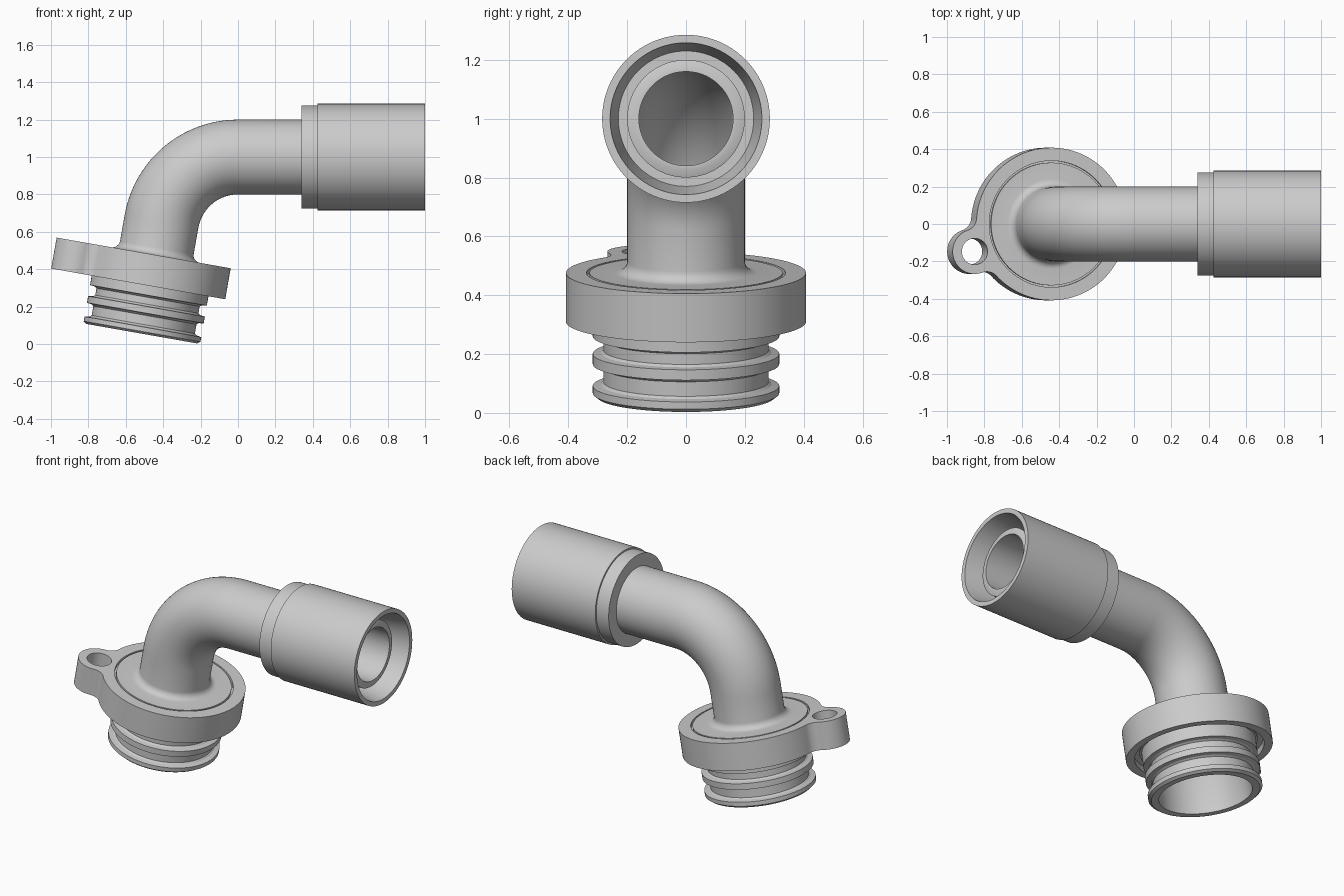
import bpy, bmesh
from math import sin, cos, pi, radians, atan2, acos
from mathutils import Vector

if "Cube" in bpy.data.objects:
    bpy.data.objects.remove(bpy.data.objects["Cube"])

TILT = radians(10)
U = Vector((sin(TILT), 0, cos(TILT)))      # direction of the lower axis
V = Vector((cos(TILT), 0, -sin(TILT)))     # across the lower axis
Y = Vector((0, 1, 0))
BASE = Vector((-0.515, 0, 0.0556))
BEND_R, T0 = 0.415, 0.611
CENTER = Vector((0, 0, 0.585))
T1 = T0 + BEND_R * radians(80)             # path length where the pipe turns level


def frame(t):
    """Position and cross direction at path length t."""
    if t <= T0:
        return BASE + U * t, -V
    if t >= T1:
        return Vector((t - T1, 0, 1)), Vector((0, 0, 1))
    a = radians(170) - (t - T0) / BEND_R
    d = Vector((cos(a), 0, sin(a)))
    return CENTER + d * BEND_R, d


def finish(bm, name):
    bmesh.ops.recalc_face_normals(bm, faces=bm.faces)
    me = bpy.data.meshes.new(name)
    bm.to_mesh(me)
    bm.free()
    ob = bpy.data.objects.new(name, me)
    bpy.context.collection.objects.link(ob)
    return ob


def smooth(ob):
    bpy.ops.object.select_all(action='DESELECT')
    bpy.context.view_layer.objects.active = ob
    ob.select_set(True)
    bpy.ops.object.shade_smooth_by_angle(angle=radians(28))


def sweep(name, profile, n=96, hollow=True):
    """Rings of (path length, radius), closed into a tube wall or capped."""
    bm = bmesh.new()
    rings = []
    for t, r in profile:
        p, d = frame(t)
        rings.append([bm.verts.new(p + (d * cos(2*pi*i/n) + Y * sin(2*pi*i/n)) * r)
                      for i in range(n)])
    pairs = list(zip(rings, rings[1:]))
    if hollow:
        pairs.append((rings[-1], rings[0]))
    else:
        bm.faces.new(rings[0])
        bm.faces.new(rings[-1])
    for a, b in pairs:
        for i in range(n):
            j = (i + 1) % n
            bm.faces.new((a[i], a[j], b[j], b[i]))
    return finish(bm, name)


# Elbow pipe with grooved spigot: outer skin up, inner skin back down
spigot = [(0, 0.26), (0, 0.302), (0.012, 0.317), (0.037, 0.317), (0.042, 0.29),
          (0.05, 0.28), (0.1, 0.28), (0.108, 0.29), (0.112, 0.317), (0.148, 0.317),
          (0.152, 0.29), (0.16, 0.28), (0.197, 0.28), (0.205, 0.29), (0.208, 0.317),
          (0.29, 0.317), (0.29, 0.328), (0.427, 0.328)]
fillet = [(0.467 - 0.04 * cos(a), 0.24 - 0.04 * sin(a))
          for a in [k * pi / 12 for k in range(7)]]
bend = [T0 + (T1 - T0) * k / 28 for k in range(29)]
NOSE = T1 + 0.93
outer = [(t, 0.2) for t in bend] + [(NOSE - 0.01, 0.2), (NOSE, 0.173), (NOSE, 0.16)]
inner = [(t, 0.16) for t in reversed(bend)] + [(0.46, 0.16), (0.25, 0.25)]
smooth(sweep("elbow_pipe", spigot + fillet + outer + inner))

# Crimp sleeve around the level end
X = T1
sleeve = [(X + 0.34, 0.195), (X + 0.34, 0.275), (X + 0.425, 0.275), (X + 0.425, 0.285),
          (X + 1, 0.285), (X + 1, 0.258), (X + 0.82, 0.23), (X + 0.82, 0.195)]
smooth(sweep("crimp_sleeve", sleeve))

# Flange outline: big disc, lug disc and a concave fillet on each side
R, r, f = 0.408, 0.12, 0.07
lug = Vector((-0.417, -0.147))
dist, lug_a = lug.length, atan2(lug.y, lug.x)
phi = acos(((R + f)**2 + dist**2 - (r + f)**2) / (2 * (R + f) * dist))


def arc(c, rad, a0, a1, n):
    return [(c[0] + rad * cos(a0 + (a1 - a0) * k / n),
             c[1] + rad * sin(a0 + (a1 - a0) * k / n)) for k in range(n + 1)]


fx, fy = (R + f) * cos(phi), (R + f) * sin(phi)
psi = atan2(fy, fx - dist)                 # tangent angle on the lug
on_disc, on_lug = pi - phi, atan2(fy, dist - fx)
outline = arc((0, 0), R, phi, 2 * pi - phi, 110)
outline += arc((fx, -fy), f, on_disc, on_lug, 12)[1:]
outline += arc((dist, 0), r, -psi, psi, 40)[1:]
outline += arc((fx, fy), f, -on_lug, -on_disc, 12)[1:-1]

bm = bmesh.new()
verts = []
for x, y in outline:
    px, py = x * cos(lug_a) - y * sin(lug_a), x * sin(lug_a) + y * cos(lug_a)
    verts.append(bm.verts.new(BASE + U * 0.259 + V * px + Y * py))
face = bm.faces.new(verts)
ext = bmesh.ops.extrude_face_region(bm, geom=[face], use_keep_orig=True)
bmesh.ops.translate(bm, vec=U * 0.168,
                    verts=[g for g in ext["geom"] if isinstance(g, bmesh.types.BMVert)])
flange = finish(bm, "flange")

# Cut the stepped centre hole and the bolt hole
centre_cut = sweep("centre_cutter", [(0.2, 0.36), (0.295, 0.36), (0.295, 0.325),
                                     (0.41, 0.325), (0.41, 0.338), (0.5, 0.338)], hollow=False)
bolt_cut = sweep("bolt_cutter", [(0.2, 0.07), (0.5, 0.07)], n=48, hollow=False)
bolt_cut.location = V * lug.x + Y * lug.y
bpy.context.view_layer.objects.active = flange
for cutter in (centre_cut, bolt_cut):
    cutter.hide_render = True
    mod = flange.modifiers.new("cut", 'BOOLEAN')
    mod.operation, mod.solver, mod.object = 'DIFFERENCE', 'EXACT', cutter
    bpy.ops.object.modifier_apply(modifier=mod.name)
    bpy.data.objects.remove(cutter)
smooth(flange)
